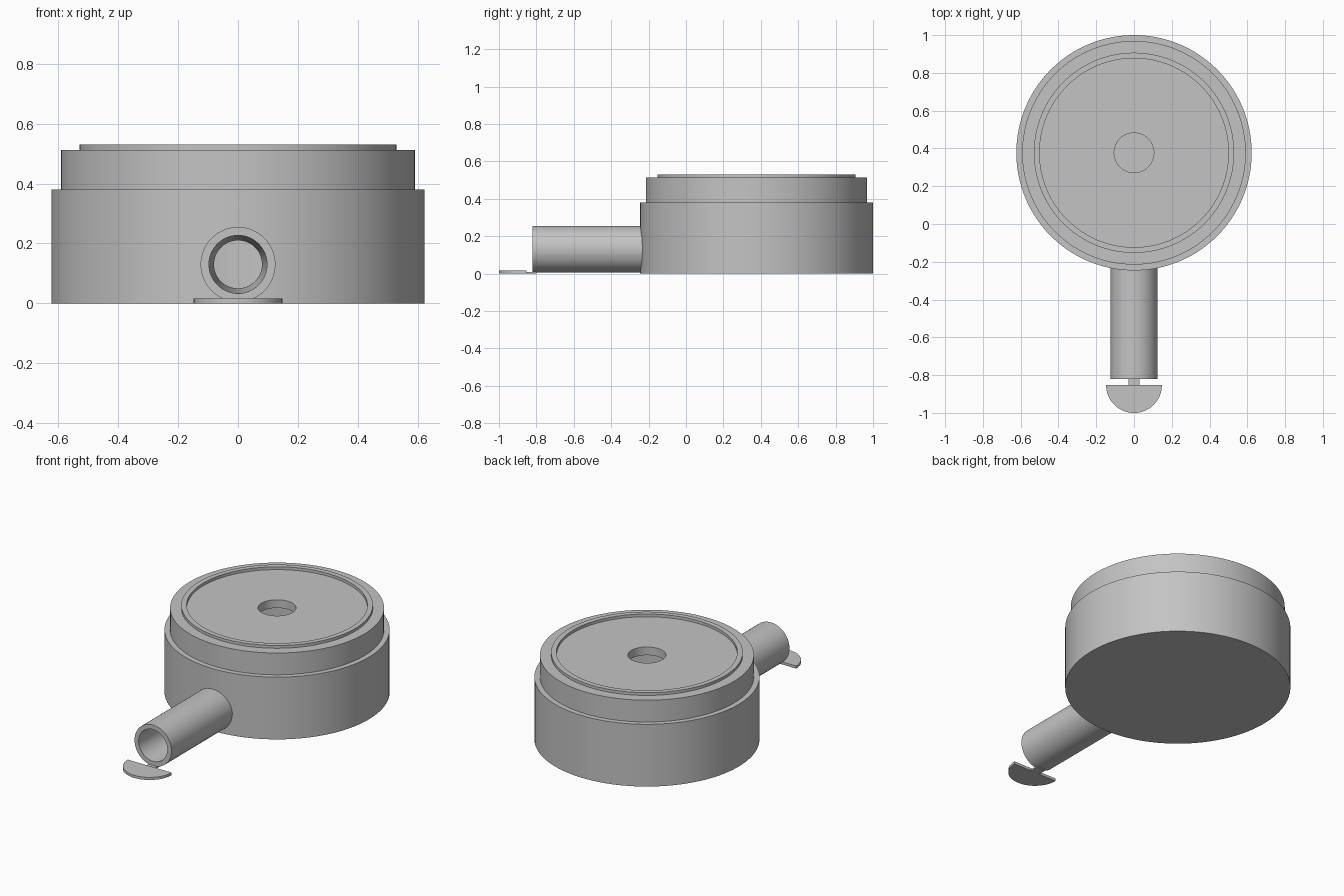
import bpy, bmesh, math
from mathutils import Matrix

cube = bpy.data.objects.get("Cube")
if cube:
    bpy.data.objects.remove(cube, do_unlink=True)

grey = bpy.data.materials.new("plain_grey")
grey.use_nodes = True
colour = (0.55, 0.55, 0.55, 1)
grey.diffuse_color = colour
grey.node_tree.nodes["Principled BSDF"].inputs["Base Color"].default_value = colour

BODY_Y = 0.377
PIPE_Z = 0.13
ALONG_Y = Matrix.Rotation(-math.pi / 2, 4, 'X')


def finish(name, bm):
    bmesh.ops.recalc_face_normals(bm, faces=bm.faces)
    mesh = bpy.data.meshes.new(name)
    bm.to_mesh(mesh)
    bm.free()
    mesh.materials.append(grey)
    obj = bpy.data.objects.new(name, mesh)
    bpy.context.collection.objects.link(obj)
    return obj


def smooth(obj):
    bpy.ops.object.select_all(action='DESELECT')
    obj.select_set(True)
    bpy.context.view_layer.objects.active = obj
    bpy.ops.object.shade_smooth_by_angle(angle=math.radians(30))


def lathe(name, profile, matrix, closed=False, steps=128):
    """Spin (radius, height) points around z, then place the result."""
    bm = bmesh.new()
    verts = [bm.verts.new((r, 0, h)) for r, h in profile]
    pairs = list(zip(verts, verts[1:]))
    if closed:
        pairs.append((verts[-1], verts[0]))
    edges = [bm.edges.new(p) for p in pairs]
    bmesh.ops.spin(bm, geom=verts + edges, axis=(0, 0, 1), cent=(0, 0, 0),
                   angle=math.tau, steps=steps, use_duplicate=False)
    bmesh.ops.remove_doubles(bm, verts=bm.verts, dist=0.0001)
    bm.transform(matrix)
    return finish(name, bm)


def plate(name, outline, height):
    """Extrude a flat outline upward from the ground."""
    bm = bmesh.new()
    face = bm.faces.new([bm.verts.new((x, y, 0)) for x, y in outline])
    top = bmesh.ops.extrude_face_region(bm, geom=[face])["geom"]
    bmesh.ops.translate(bm, vec=(0, 0, height),
                        verts=[v for v in top if isinstance(v, bmesh.types.BMVert)])
    return finish(name, bm)


# Hollow round body with stepped shoulder, raised rim and central hole
body = lathe("body", [
    (0, 0), (0.623, 0), (0.623, 0.38), (0.592, 0.38), (0.592, 0.513),
    (0.53, 0.513), (0.53, 0.53), (0.5, 0.53), (0.5, 0.513),
    (0.105, 0.513), (0.105, 0.463), (0.56, 0.463), (0.56, 0.03), (0, 0.03),
], Matrix.Translation((0, BODY_Y, 0)))

# Opening where the pipe meets the chamber
cutter = lathe("pipe_opening_cutter", [(0, -0.3), (0.08, -0.3), (0.08, -0.1), (0, -0.1)],
               Matrix.Translation((0, 0, PIPE_Z)) @ ALONG_Y, steps=64)
cutter.hide_render = True
cutter.hide_set(True)
cut = body.modifiers.new("pipe_opening", 'BOOLEAN')
cut.operation = 'DIFFERENCE'
cut.solver = 'EXACT'
cut.object = cutter
bpy.context.view_layer.objects.active = body
bpy.ops.object.modifier_apply(modifier=cut.name)
bpy.data.objects.remove(cutter, do_unlink=True)
smooth(body)

# Pipe with a tapering bore
pipe = lathe("pipe", [(0.125, -0.82), (0.125, -0.2), (0.08, -0.2), (0.097, -0.82)],
             Matrix.Translation((0, 0, PIPE_Z)) @ ALONG_Y, closed=True, steps=64)
smooth(pipe)

# Half-round tab and the thin strip joining it to the pipe
arc = [math.pi * (1 + i / 32) for i in range(33)]
tab = plate("half_round_tab",
            [(0.148 * math.cos(a), -0.852 + 0.148 * math.sin(a)) for a in arc], 0.016)
smooth(tab)
plate("tab_connector", [(-0.03, -0.86), (0.03, -0.86), (0.03, -0.8), (-0.03, -0.8)], 0.008)
